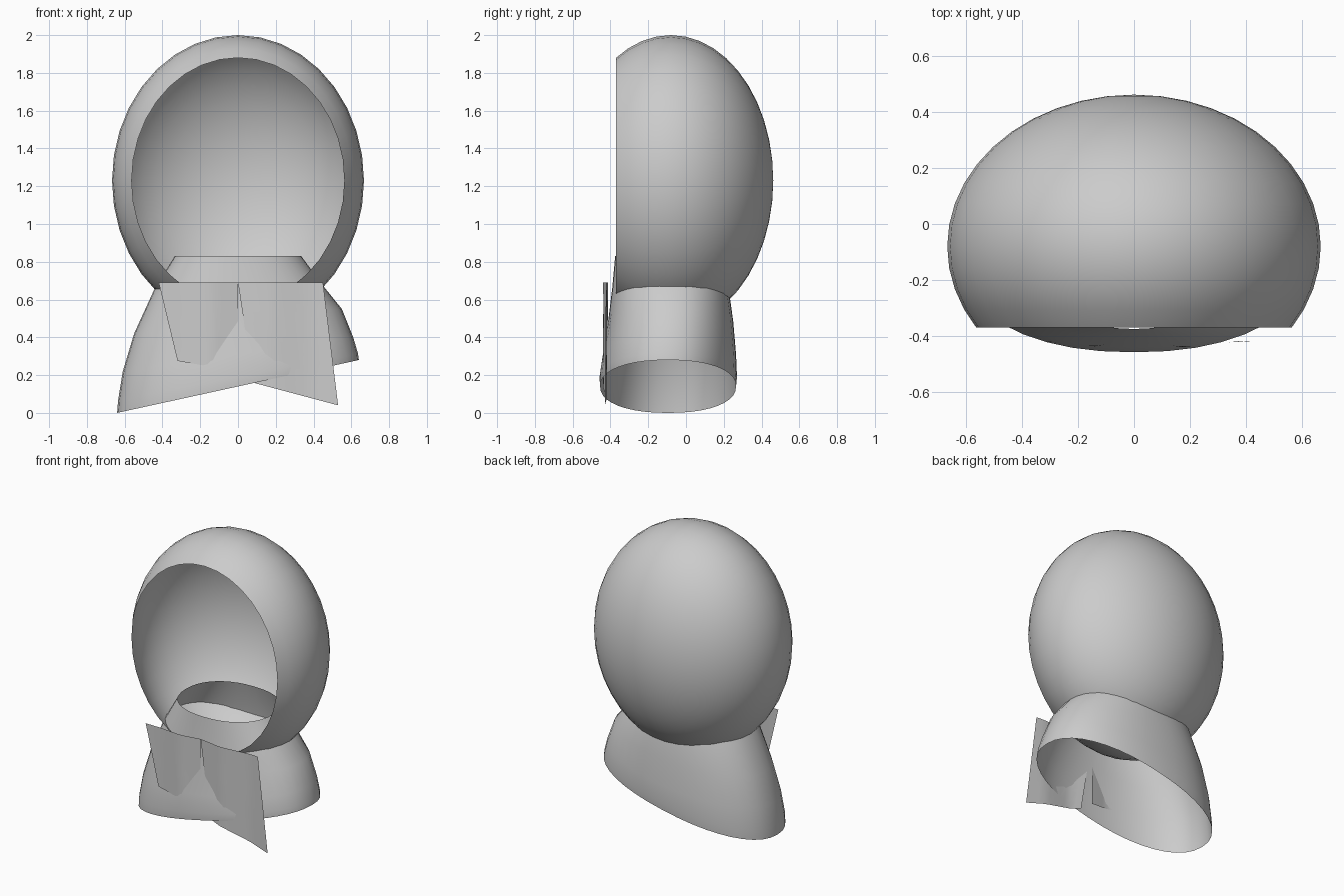
import bpy, bmesh, math
from mathutils import Matrix, Vector

if "Cube" in bpy.data.objects:
    bpy.data.objects.remove(bpy.data.objects["Cube"])


def finish(bm, name, recalc=True):
    if recalc:
        bmesh.ops.recalc_face_normals(bm, faces=bm.faces)
    mesh = bpy.data.meshes.new(name)
    bm.to_mesh(mesh)
    bm.free()
    for p in mesh.polygons:
        p.use_smooth = True
    ob = bpy.data.objects.new(name, mesh)
    bpy.context.collection.objects.link(ob)
    return ob


def interp(pts, x):
    for (x0, y0), (x1, y1) in zip(pts, pts[1:]):
        if x <= x1:
            return y0 + (y1 - y0) * (x - x0) / (x1 - x0)
    return pts[-1][1]


# Hood: ellipsoid shell with its pole at the back, sliced open at the front
bm = bmesh.new()
place = (Matrix.Translation((0, -0.08, 1.23)) @ Matrix.Diagonal((0.667, 0.542, 0.77, 1))
         @ Matrix.Rotation(math.radians(90), 4, 'X'))
bmesh.ops.create_uvsphere(bm, u_segments=36, v_segments=22, radius=1, matrix=place)
bmesh.ops.bisect_plane(bm, geom=bm.verts[:] + bm.edges[:] + bm.faces[:],
                       plane_co=(0, -0.37, 0), plane_no=(0, -1, 0), clear_outer=True)
finish(bm, "hood", recalc=False)

# Cape: lofted open rings, the hem tilted up towards the right
# half width, height, tilt, front y, back y
rings = [(0.335, 0.83, 0.0, -0.375, 0.18),
         (0.445, 0.665, 0.015, -0.39, 0.225),
         (0.55, 0.485, 0.065, -0.412, 0.25),
         (0.61, 0.31, 0.09, -0.44, 0.265),
         (0.635, 0.19, 0.125, -0.458, 0.27),
         (0.64, 0.14, 0.14, -0.455, 0.265)]
N = 40
bm = bmesh.new()
loops = []
for rx, z, tilt, y0, y1 in rings:
    loop = []
    for i in range(N):
        a = 2 * math.pi * i / N
        c, s = [math.copysign(abs(v) ** 0.9, v) for v in (math.cos(a), math.sin(a))]
        loop.append(bm.verts.new((rx * c, (y0 + y1) / 2 + (y1 - y0) / 2 * s, z + tilt * c)))
    loops.append(loop)
for a, b in zip(loops, loops[1:]):
    for i in range(N):
        j = (i + 1) % N
        bm.faces.new((a[i], b[i], b[j], a[j]))
finish(bm, "cape")

# Scarf: two thin wavy flaps hanging over the front of the cape
wave = [(-0.42, -0.418), (-0.3, -0.42), (-0.14, -0.437), (0, -0.412),
        (0.17, -0.44), (0.38, -0.418), (0.53, -0.43)]


def flap(name, tl, tr, bl, br):
    tl, tr, bl, br = [Vector(p) for p in (tl, tr, bl, br)]
    bm = bmesh.new()
    nu, nv = 10, 8
    grid = []
    for v in range(nv + 1):
        row = []
        for u in range(nu + 1):
            p = tl.lerp(tr, u / nu).lerp(bl.lerp(br, u / nu), v / nv)
            row.append(bm.verts.new((p.x, interp(wave, p.x), p.y)))
        grid.append(row)
    for v in range(nv):
        for u in range(nu):
            bm.faces.new((grid[v][u], grid[v + 1][u], grid[v + 1][u + 1], grid[v][u + 1]))
    finish(bm, name, recalc=False)


flap("scarf_flap_left", (-0.42, 0.69), (0, 0.69), (-0.32, 0.275), (0.0, 0.22))
flap("scarf_flap_right", (0, 0.69), (0.45, 0.69), (0.08, 0.16), (0.53, 0.04))
